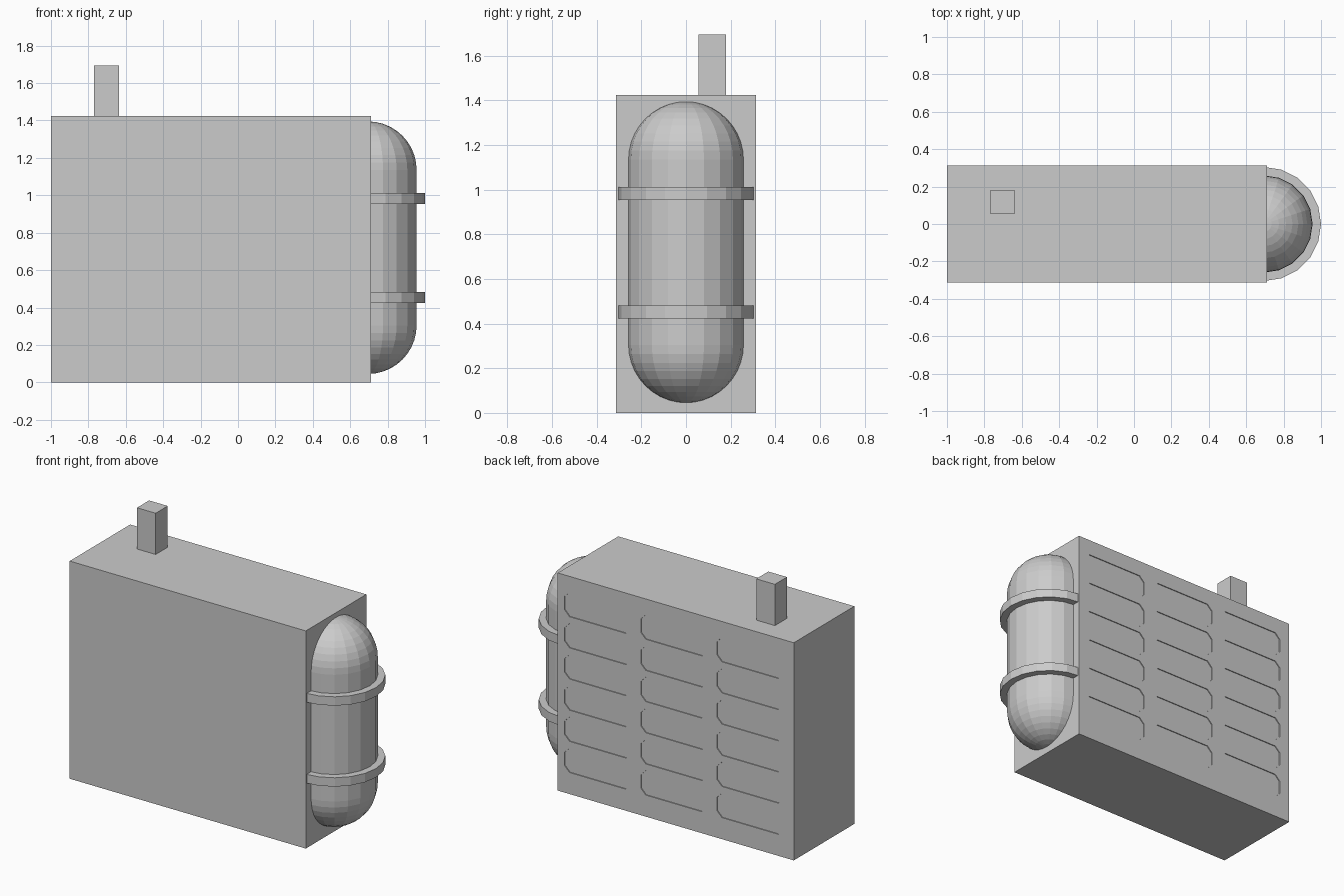
import bpy, bmesh
from math import sin, cos, pi
from mathutils import Matrix, Vector

cube = bpy.data.objects.get("Cube")
if cube:
    bpy.data.objects.remove(cube, do_unlink=True)

grey = bpy.data.materials.new("plain grey")
grey.use_nodes = True
colour = (0.6, 0.6, 0.6, 1)
grey.diffuse_color = colour
for node in grey.node_tree.nodes:
    if node.type == 'BSDF_PRINCIPLED':
        node.inputs["Base Color"].default_value = colour

SIDES = 20
TANK_X = 0.695


def finish(bm, name):
    bmesh.ops.recalc_face_normals(bm, faces=bm.faces)
    mesh = bpy.data.meshes.new(name)
    bm.to_mesh(mesh)
    bm.free()
    mesh.materials.append(grey)
    obj = bpy.data.objects.new(name, mesh)
    bpy.context.collection.objects.link(obj)
    return obj


def box(name, low, high):
    low, high = Vector(low), Vector(high)
    bm = bmesh.new()
    bmesh.ops.create_cube(bm, size=1, matrix=Matrix.Translation((low + high) / 2)
                          @ Matrix.Diagonal((*(high - low), 1)))
    return finish(bm, name)


def lathe(name, profile):
    """Spin (radius, height) points around the tank axis."""
    bm = bmesh.new()
    verts = [bm.verts.new((TANK_X + r, 0, z)) for r, z in profile]
    edges = [bm.edges.new(pair) for pair in zip(verts, verts[1:])]
    bmesh.ops.spin(bm, geom=verts + edges, cent=(TANK_X, 0, 0), axis=(0, 0, 1),
                   angle=2 * pi, steps=SIDES, use_merge=True)
    bmesh.ops.remove_doubles(bm, verts=bm.verts, dist=0.0005)
    return finish(bm, name)


# Cabinet body and exhaust stub
body = box("cabinet_body", (-1, -0.313, 0), (0.71, 0.313, 1.425))
box("exhaust_stub", (-0.77, 0.055, 1.42), (-0.635, 0.18, 1.695))

# Shallow chamfered vent recesses on the back: three columns, six rows
bm = bmesh.new()
half_w, half_h, cut = 0.24, 0.08, 0.036
corner = [(half_w, half_h - cut), (half_w - cut, half_h)]
top = corner + [(-x, z) for x, z in reversed(corner)]
outline = top + [(-x, -z) for x, z in top]
for column in range(3):
    for row in range(6):
        cx, cz = 0.42 - 0.552 * column, 1.241 - 0.204 * row
        face = bm.faces.new([bm.verts.new((cx + x, 0.307, cz + z)) for x, z in outline])
        grown = bmesh.ops.extrude_face_region(bm, geom=[face])
        bmesh.ops.translate(bm, vec=(0, 0.05, 0), verts=[
            g for g in grown["geom"] if isinstance(g, bmesh.types.BMVert)])
cutter = finish(bm, "vent_cutter")
cutter.hide_render = True
vents = body.modifiers.new("vents", 'BOOLEAN')
vents.operation = 'DIFFERENCE'
vents.solver = 'EXACT'
vents.object = cutter
bpy.context.view_layer.objects.active = body
bpy.ops.object.modifier_apply(modifier=vents.name)
bpy.data.objects.remove(cutter, do_unlink=True)

# Round-ended tank half sunk in the side
radius, low, high, rows = 0.26, 0.305, 1.135, 10
angles = [pi / 2 * i / rows for i in range(rows + 1)]
profile = [(radius * sin(a), low - radius * cos(a)) for a in angles]
profile += [(radius * sin(a), high + radius * cos(a)) for a in reversed(angles)]
lathe("side_tank", profile)

# Straps around the tank
for name, z in (("lower_strap", 0.453), ("upper_strap", 0.983)):
    inner, outer, half = 0.25, 0.305, 0.029
    lathe(name, [(inner, z - half), (outer, z - half), (outer, z + half),
                 (inner, z + half), (inner, z - half)])
